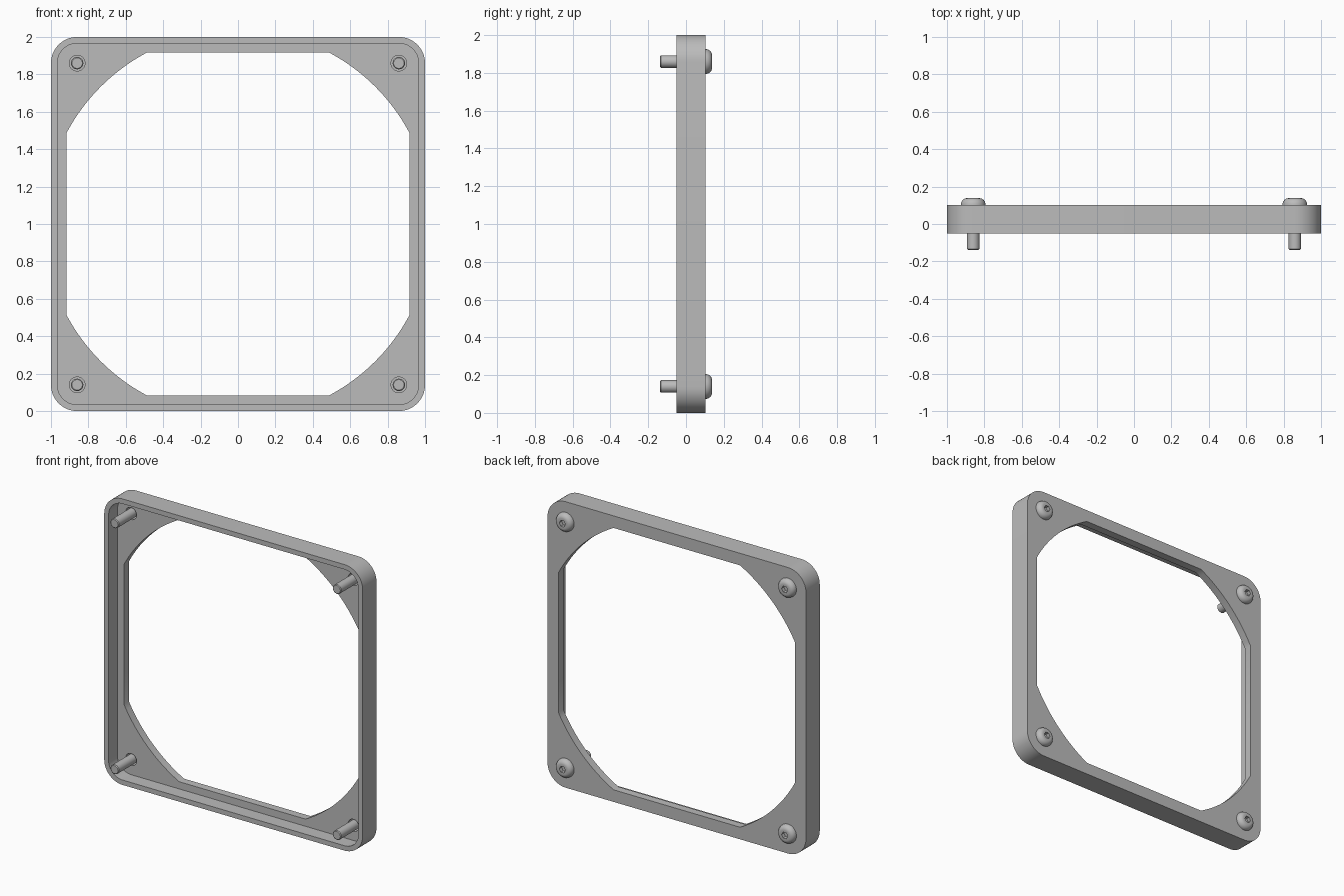
import bpy, bmesh
from math import pi, sin, cos, radians
from mathutils import Matrix, Vector

cube = bpy.data.objects.get("Cube")
if cube:
    bpy.data.objects.remove(cube)

grey = bpy.data.materials.new("plain grey")
grey.use_nodes = True
COLOR = (0.5, 0.5, 0.5, 1)
grey.diffuse_color = COLOR
grey.node_tree.nodes["Principled BSDF"].inputs["Base Color"].default_value = COLOR

FRONT, FLOOR, BACK = -0.05, 0.047, 0.102   # frame depths along y
SCREW = 0.86                               # screw offset from the middle


def add_object(name, bm):
    bmesh.ops.recalc_face_normals(bm, faces=bm.faces)
    mesh = bpy.data.meshes.new(name)
    bm.to_mesh(mesh)
    bm.free()
    mesh.materials.append(grey)
    ob = bpy.data.objects.new(name, mesh)
    bpy.context.collection.objects.link(ob)
    return ob


def prism(name, outline, y0, y1):
    """Extrude an (x, z) outline from y0 to y1."""
    bm = bmesh.new()
    face = bm.faces.new([bm.verts.new((x, y0, z)) for x, z in outline])
    new = bmesh.ops.extrude_face_region(bm, geom=[face])["geom"]
    verts = [v for v in new if isinstance(v, bmesh.types.BMVert)]
    bmesh.ops.translate(bm, verts=verts, vec=(0, y1 - y0, 0))
    return add_object(name, bm)


def arc(cx, cz, r, start, end, steps):
    angles = [radians(start + (end - start) * i / steps) for i in range(steps + 1)]
    return [(cx + r * cos(a), cz + r * sin(a)) for a in angles]


def rounded_square(half, r):
    c = half - r
    pts = []
    for k, (sx, sz) in enumerate([(1, 1), (-1, 1), (-1, -1), (1, -1)]):
        pts += arc(sx * c, 1 + sz * c, r, 90 * k, 90 * k + 90, 12)
    return pts


def circle(cx, cz, r, steps):
    return arc(cx, cz, r, 0, 360, steps)[:-1]


def cut(ob, cutters):
    """Subtract the cutters, apply the result and drop the cutters."""
    for c in cutters:
        c.hide_render = True
        mod = ob.modifiers.new("cut", "BOOLEAN")
        mod.operation, mod.solver, mod.object = "DIFFERENCE", "EXACT", c
    bpy.context.view_layer.update()
    result = bpy.data.meshes.new_from_object(
        ob.evaluated_get(bpy.context.evaluated_depsgraph_get()))
    ob.modifiers.clear()
    ob.data = result
    for c in cutters:
        bpy.data.objects.remove(c)


def smooth(ob):
    bpy.ops.object.select_all(action="DESELECT")
    ob.select_set(True)
    bpy.context.view_layer.objects.active = ob
    bpy.ops.object.shade_smooth_by_angle(angle=radians(30))


corners = [(sx * SCREW, 1 + sz * SCREW) for sx in (-1, 1) for sz in (-1, 1)]

# Frame: rounded block, hollowed from the front, with a clipped round opening
frame = prism("frame", rounded_square(1, 0.14), FRONT, BACK)
pocket = prism("pocket_cutter", rounded_square(0.966, 0.106), FRONT - 0.1, FLOOR)
opening_outline = []
for k in range(4):
    opening_outline += arc(0, 1, 1.038, 90 * k + 28.1, 90 * k + 61.9, 16)
opening = prism("opening_cutter", opening_outline, FRONT - 0.2, BACK + 0.1)
holes = [prism("hole_cutter", circle(x, z, 0.042, 32), 0, BACK + 0.1)
         for x, z in corners]
cut(frame, [pocket, opening] + holes)
smooth(frame)

# Screw: lathed shank and domed head, with a hex socket
profile = [(0, -0.138), (0.028, -0.138), (0.033, -0.133), (0.033, BACK), (0.066, BACK)]
profile += [(0.034 + 0.032 * cos(a), BACK + 0.036 * sin(a))
            for a in [pi / 2 * i / 8 for i in range(1, 9)]]
profile.append((0, BACK + 0.036))
bm = bmesh.new()
pts = [bm.verts.new((r, y, 0)) for r, y in profile]
edges = [bm.edges.new(pair) for pair in zip(pts, pts[1:])]
bmesh.ops.spin(bm, geom=pts + edges, cent=(0, 0, 0), axis=(0, 1, 0),
               angle=2 * pi, steps=32)
bmesh.ops.remove_doubles(bm, verts=bm.verts, dist=1e-5)
screw = add_object("screw", bm)
socket = prism("socket_cutter", circle(0, 0, 0.024, 6), BACK + 0.01, BACK + 0.1)
cut(screw, [socket])
smooth(screw)

# One screw in each corner
names = ["screw_lower_right", "screw_upper_right", "screw_lower_left", "screw_upper_left"]
for name, (x, z) in zip(names, corners):
    ob = screw if name == names[0] else screw.copy()
    if ob is not screw:
        bpy.context.collection.objects.link(ob)
    ob.name = name
    ob.location = (x, 0, z)
